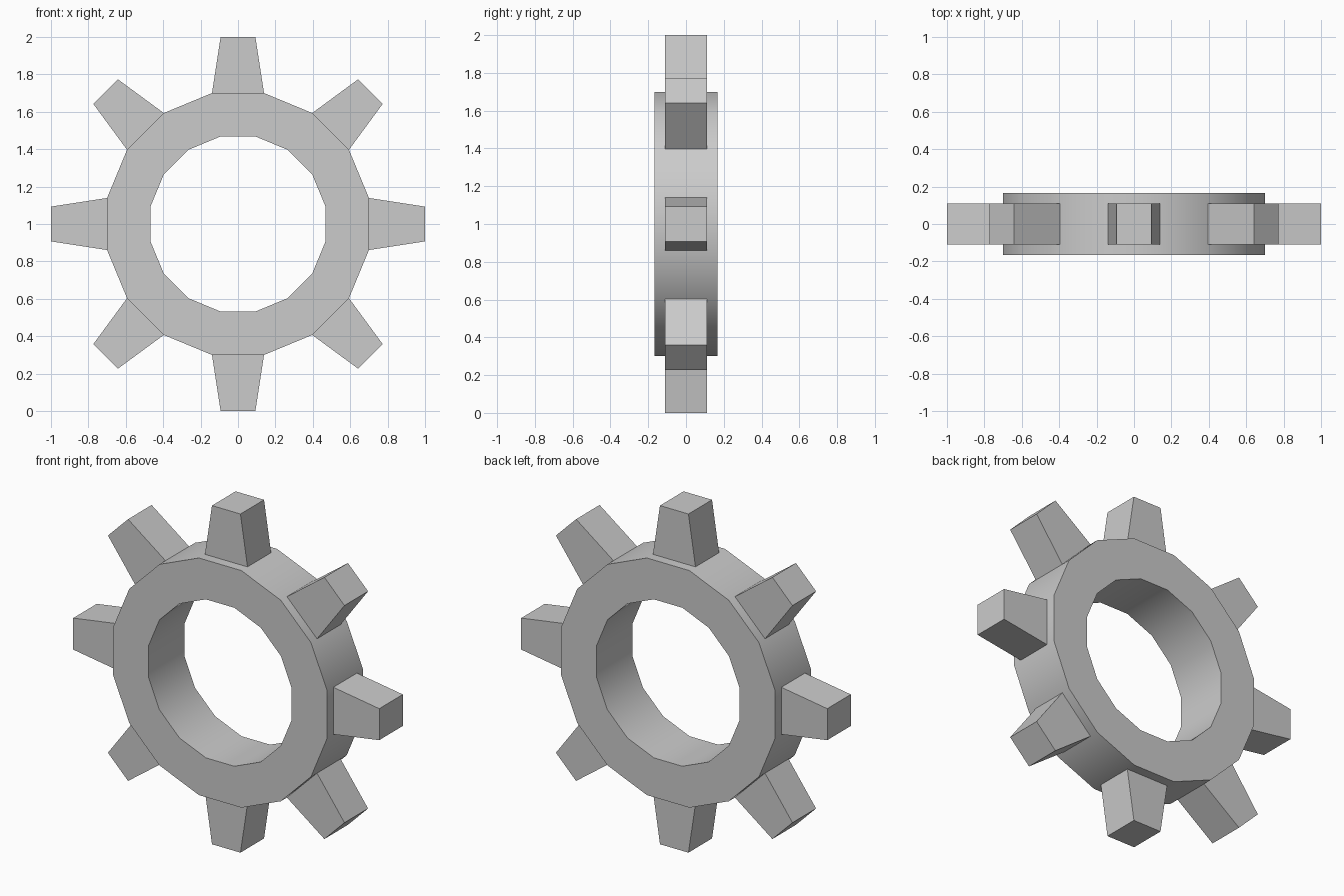
import bpy
import bmesh
from math import cos, pi, radians
from mathutils import Matrix, Vector

if "Cube" in bpy.data.objects:
    bpy.data.objects.remove(bpy.data.objects["Cube"], do_unlink=True)

SIDES = 16
TEETH = 8
OUTER, INNER = 0.70, 0.468      # flat-to-centre distances of the ring
RING_HALF, TOOTH_HALF = 0.167, 0.11
ROOT_HALF, TIP_HALF = 0.139, 0.093
CENTRE = Vector((0, 0, 1))

grey = bpy.data.materials.new("plain grey")
grey.use_nodes = True
colour = (0.6, 0.6, 0.6, 1)
grey.diffuse_color = colour
grey.node_tree.nodes["Principled BSDF"].inputs["Base Color"].default_value = colour


def add_object(name, bm):
    bmesh.ops.recalc_face_normals(bm, faces=bm.faces)
    mesh = bpy.data.meshes.new(name)
    bm.to_mesh(mesh)
    bm.free()
    mesh.materials.append(grey)
    obj = bpy.data.objects.new(name, mesh)
    bpy.context.collection.objects.link(obj)
    return obj


# Ring: a rectangular section carried round the y axis, flats facing the teeth
bm = bmesh.new()
loops = []
for i in range(SIDES):
    turn = Matrix.Rotation(2 * pi * (i + 0.5) / SIDES, 3, "Y")
    section = [(OUTER, -RING_HALF), (OUTER, RING_HALF),
               (INNER, RING_HALF), (INNER, -RING_HALF)]
    loops.append([bm.verts.new(CENTRE + turn @ Vector((0, y, r / cos(pi / SIDES))))
                  for r, y in section])
for i in range(SIDES):
    a, b = loops[i], loops[(i + 1) % SIDES]
    for j in range(4):
        k = (j + 1) % 4
        bm.faces.new((a[j], a[k], b[k], b[j]))
ring = add_object("gear_ring", bm)

bpy.ops.object.select_all(action="DESELECT")
ring.select_set(True)
bpy.context.view_layer.objects.active = ring
bpy.ops.object.shade_smooth_by_angle(angle=radians(30))

# Teeth: tapered blocks standing on every second flat of the ring
for n in range(TEETH):
    bm = bmesh.new()
    bmesh.ops.create_cube(bm, size=2)
    turn = Matrix.Rotation(2 * pi * n / TEETH, 3, "Y")
    for v in bm.verts:
        tip = v.co.z > 0
        width = TIP_HALF if tip else ROOT_HALF
        local = Vector((v.co.x * width, v.co.y * TOOTH_HALF, 1 if tip else OUTER))
        v.co = CENTRE + turn @ local
    # leave the root open where it meets the ring
    root = min(bm.faces, key=lambda f: (f.calc_center_median() - CENTRE).length)
    inner = [f for f in bm.faces
             if all((turn.transposed() @ (v.co - CENTRE)).z < OUTER + 0.01 for v in f.verts)]
    bmesh.ops.delete(bm, geom=inner or [root], context="FACES_ONLY")
    add_object(f"tooth_{n + 1}", bm)
